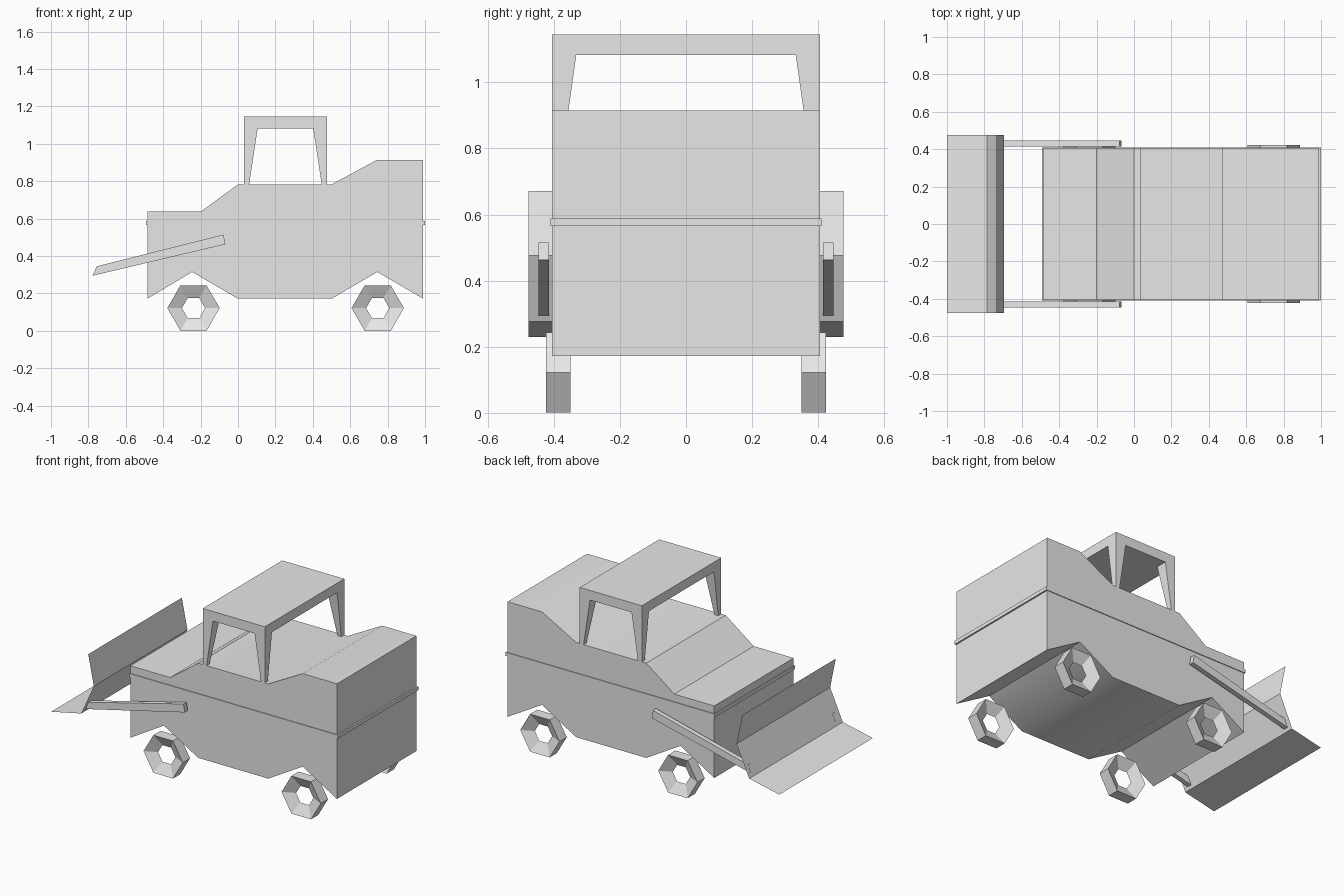
import bpy
import bmesh
from math import cos, sin, pi, radians

cube = bpy.data.objects.get("Cube")
if cube:
    bpy.data.objects.remove(cube, do_unlink=True)

grey = bpy.data.materials.new("plain_grey")
grey.use_nodes = True
grey.diffuse_color = (0.8, 0.8, 0.8, 1)
grey.node_tree.nodes["Principled BSDF"].inputs["Base Color"].default_value = (0.8, 0.8, 0.8, 1)


def finish(name, bm, closed=True):
    """Turn a bmesh into a named, coloured object."""
    if closed:
        bmesh.ops.recalc_face_normals(bm, faces=bm.faces)
    mesh = bpy.data.meshes.new(name)
    bm.to_mesh(mesh)
    bm.free()
    mesh.materials.append(grey)
    obj = bpy.data.objects.new(name, mesh)
    bpy.context.collection.objects.link(obj)
    return obj


def loft(bm, rings, capped=True, cyclic=False):
    """Join equal-length rings of points with quads."""
    loops = [[bm.verts.new(p) for p in ring] for ring in rings]
    pairs = list(zip(loops, loops[1:]))
    if cyclic:
        pairs.append((loops[-1], loops[0]))
    for a, b in pairs:
        for i in range(len(a)):
            j = (i + 1) % len(a)
            bm.faces.new((a[i], a[j], b[j], b[i]))
    if capped:
        bm.faces.new(loops[0])
        bm.faces.new(loops[-1])


def prism(name, profile, y0, y1):
    """Extrude a side profile (x, z) across the width."""
    bm = bmesh.new()
    loft(bm, [[(x, y, z) for x, z in profile] for y in (y0, y1)])
    return finish(name, bm)


def rect(x0, x1, y0, y1, z):
    return [(x0, y0, z), (x1, y0, z), (x1, y1, z), (x0, y1, z)]


# Body with wheel arches, sloped hood and raised rear
HALF = 0.405
body = prism("body", [
    (-0.485, 0.172), (-0.485, 0.637), (-0.2, 0.637), (0, 0.783),
    (0.5, 0.783), (0.745, 0.915), (0.99, 0.915), (0.99, 0.172),
    (0.745, 0.315), (0.5, 0.172), (0, 0.172), (-0.245, 0.315)], -HALF, HALF)
bpy.context.view_layer.objects.active = body
body.select_set(True)
bpy.ops.object.shade_smooth_by_angle(angle=radians(32))
body.select_set(False)

# Thin trim belt around the body
prism("trim_belt", [(-0.491, 0.565), (1.0, 0.565), (1.0, 0.588), (-0.491, 0.588)],
      -0.41, 0.41)

# Cab: roof slab on four pillars that widen upwards
X0, X1, EAVE, ROOF = 0.032, 0.475, 1.083, 1.145
bm = bmesh.new()
loft(bm, [rect(X0, X1, -HALF, HALF, z) for z in (EAVE, ROOF)])
for x, dx in ((X0, 1), (X1, -1)):
    for y, dy in ((-HALF, 1), (HALF, -1)):
        loft(bm, [rect(x, x + dx * wx, y, y + dy * wy, z)
                  for wx, wy, z in ((0.027, 0.03, 0.78), (0.073, 0.073, EAVE))])
finish("cab", bm)


# Six-sided wheels with faces that funnel in to an open hub
def wheel(name, cx, cy, cz=0.122):
    bm = bmesh.new()
    rings = []
    for radius, dy in ((0.14, -0.037), (0.14, 0.037), (0.062, 0)):
        rings.append([(cx + radius * cos(k * pi / 3), cy + dy,
                       cz + radius * sin(k * pi / 3)) for k in range(6)])
    loft(bm, rings, capped=False, cyclic=True)
    finish(name, bm)


for side, s in (("left", 1), ("right", -1)):
    wheel("blade_end_wheel_" + side, -0.238, s * 0.386)
    wheel("rear_end_wheel_" + side, 0.747, s * 0.386)
    # Lift arm on each flank
    prism("lift_arm_" + side,
          [(-0.778, 0.295), (-0.755, 0.345), (-0.077, 0.515), (-0.068, 0.463)],
          s * 0.415, s * 0.446)

# Blade: one folded sheet
bm = bmesh.new()
rows = [[bm.verts.new((x, y, z)) for y in (-0.477, 0.477)]
        for x, z in ((-1, 0.23), (-0.785, 0.276), (-0.695, 0.476), (-0.735, 0.672))]
for a, b in zip(rows, rows[1:]):
    bm.faces.new((a[0], b[0], b[1], a[1]))
finish("blade", bm, closed=False)
